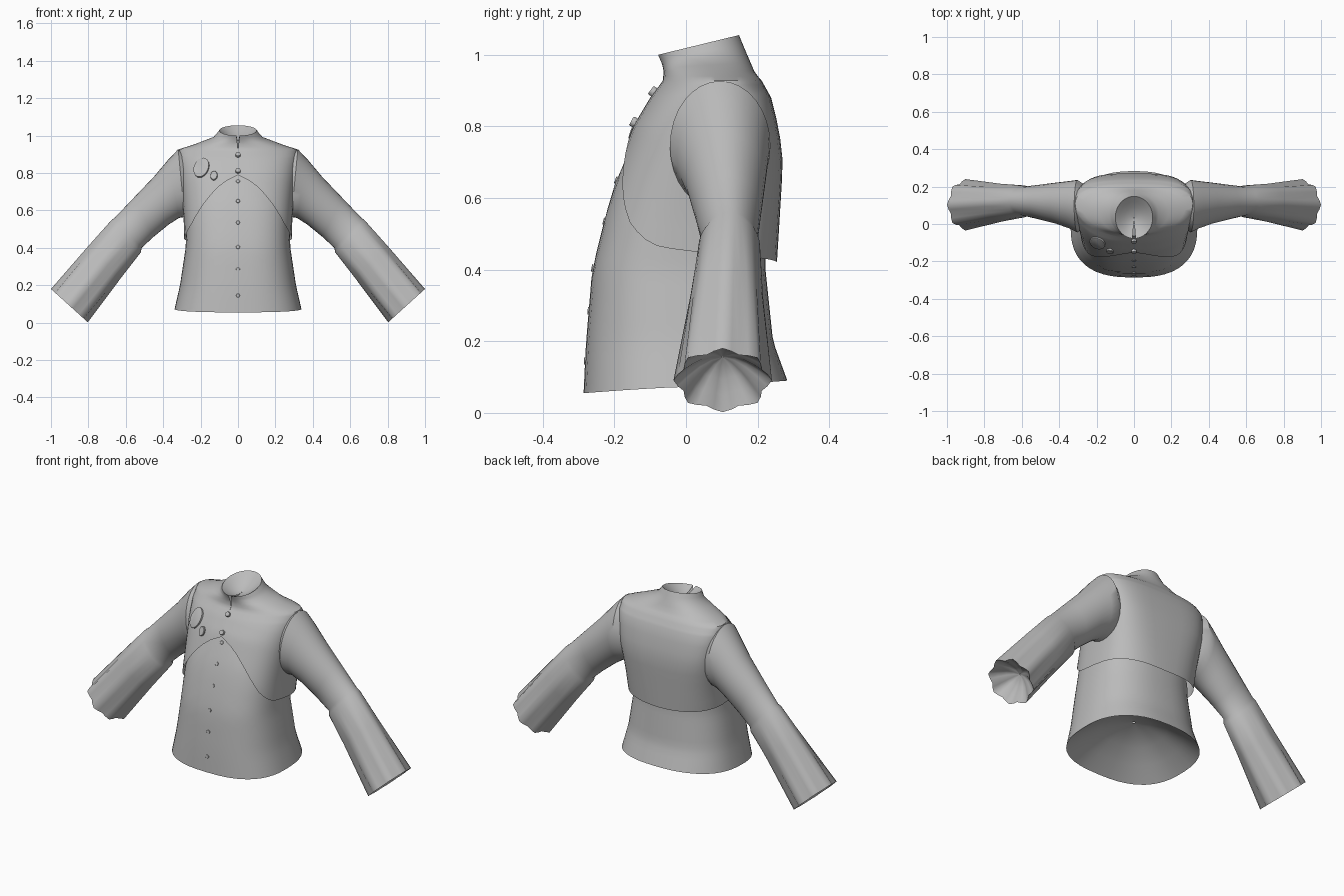
import bpy, bmesh, math
from mathutils import Vector, Matrix

cube = bpy.data.objects.get("Cube")
if cube:
    bpy.data.objects.remove(cube, do_unlink=True)

cloth = bpy.data.materials.new("grey cloth")
cloth.use_nodes = True
GREY = (0.5, 0.5, 0.5, 1)
cloth.diffuse_color = GREY
cloth.node_tree.nodes["Principled BSDF"].inputs["Base Color"].default_value = GREY

# Cross-sections: height, half width, front y, back y, side y, front and back squareness
BODY = [(0.06, 0.342, -0.286, 0.294, 0, 2.6, 2.4), (0.2, 0.31, -0.279, 0.243, 0, 2.6, 2.4),
        (0.4, 0.28, -0.262, 0.222, 0, 2.7, 2.4), (0.55, 0.275, -0.225, 0.22, 0.01, 2.7, 2.4),
        (0.65, 0.27, -0.195, 0.22, 0.02, 2.6, 2.4), (0.86, 0.23, -0.1, 0.2, 0.05, 2, 2)]
YOKE = [(0.42, 0.288, -0.265, 0.254, 0.02, 2.8, 2.6), (0.55, 0.29, -0.231, 0.262, 0.03, 2.8, 3),
        (0.65, 0.297, -0.201, 0.268, 0.05, 2.7, 3.3), (0.72, 0.303, -0.177, 0.27, 0.06, 2.6, 3.6),
        (0.8, 0.312, -0.148, 0.258, 0.08, 2.5, 3.6), (0.88, 0.32, -0.1, 0.238, 0.1, 2.3, 3.2),
        (0.927, 0.318, -0.065, 0.212, 0.11, 2, 2.4), (0.955, 0.225, -0.062, 0.188, 0.08, 2, 2.1),
        (0.977, 0.128, -0.068, 0.168, 0.05, 2, 2), (1.0, 0.1, -0.078, 0.148, 0.035, 2, 2)]
# Lower edge of the yoke: angle from the front, height
EDGE = [(0, 0.79), (13, 0.735), (25, 0.67), (37, 0.605), (54, 0.525), (72, 0.47), (95, 0.445),
        (180, 0.42)]


def lookup(table, key):
    """Interpolate a row of a table sorted by its first column."""
    key = min(max(key, table[0][0]), table[-1][0])
    for a, b in zip(table, table[1:]):
        if key <= b[0]:
            t = (key - a[0]) / (b[0] - a[0])
            return [p + (q - p) * t for p, q in zip(a, b)]


def surface(table, angle, z):
    _, rx, front, back, side, n_front, n_back = lookup(table, z)
    s, c = math.sin(angle), math.cos(angle)
    end, n = (front, n_front) if c > 0 else (back, n_back)
    x = math.copysign(abs(s) ** (2 / n), s) * rx
    return Vector((x, side + (end - side) * abs(c) ** (2 / n), z))


def lining(ring, depth, steps=4):
    """Rings running from an opening's rim to a sunken centre."""
    centre = sum((Vector(p) for p in ring), Vector()) / len(ring)
    result = []
    for k in range(1, steps + 1):
        t = k / steps
        r = max(1 - t, 0.02)
        result.append([centre + (Vector(p) - centre) * r + depth * math.sin(t * math.pi / 2)
                       for p in ring])
    return result


def finish(bm, name, angle=40):
    bmesh.ops.recalc_face_normals(bm, faces=bm.faces)
    mesh = bpy.data.meshes.new(name)
    bm.to_mesh(mesh)
    bm.free()
    mesh.materials.append(cloth)
    obj = bpy.data.objects.new(name, mesh)
    bpy.context.collection.objects.link(obj)
    bpy.ops.object.select_all(action="DESELECT")
    obj.select_set(True)
    bpy.context.view_layer.objects.active = obj
    bpy.ops.object.shade_smooth_by_angle(angle=math.radians(angle))
    return obj


def bridge(bm, rings, closed=True):
    rows = [[bm.verts.new(p) for p in ring] for ring in rings]
    count = len(rows[0])
    for low, high in zip(rows, rows[1:]):
        for i in range(count if closed else count - 1):
            j = (i + 1) % count
            bm.faces.new((low[i], low[j], high[j], high[i]))
    return rows


def loft(rings, name, closed=True, angle=40):
    bm = bmesh.new()
    bridge(bm, rings, closed)
    return finish(bm, name, angle)


SEGMENTS = 48
angles = [i * math.tau / SEGMENTS for i in range(SEGMENTS + 1)]


def edge_height(a):
    return lookup(EDGE, math.degrees(min(a, math.tau - a)))[1]


# Lower body, tucked up under the yoke, with the hem rising to the back
rings = []
for k in range(13):
    ring = []
    for a in angles[:-1]:
        hem = 0.0725 - 0.0175 * math.cos(a)
        top = min(edge_height(a) + 0.04, 0.84)
        ring.append(surface(BODY, a, hem + (top - hem) * k / 12))
    rings.append(ring)
loft(lining(rings[0], Vector((0, 0, 0.16)))[::-1] + rings, "lower_body")

# Yoke and standing collar, split at the front of the neck
rings = []
for k in range(19):
    ring = []
    for i, a in enumerate(angles):
        bottom = edge_height(a)
        if k <= 8:
            z = bottom + (0.88 - bottom) * k / 8
        else:
            z = 0.88 + 0.12 * (k - 8) / 10
        p = surface(YOKE, a, z)
        if z > 0.95:
            p.z += 0.0275 * (1 - math.cos(a)) * (z - 0.95) / 0.05
        if i in (0, SEGMENTS):
            p.x += (1 if i == 0 else -1) * max(0, z - 0.92) * 0.1
        ring.append(p)
    rings.append(ring)
loft(rings + lining(rings[-1], Vector((0, 0, -0.05))), "yoke_and_collar", closed=False)

# Sleeve: top x, top z, underarm x, underarm z, front y, back y, scallop depth
SLEEVE = [(0.24, 0.88, 0.23, 0.58, 0.0, 0.19, 0), (0.32, 0.927, 0.285, 0.565, -0.045, 0.236, 0),
          (0.37, 0.875, 0.315, 0.56, -0.025, 0.23, 0), (0.45, 0.78, 0.37, 0.525, 0.0, 0.222, 0),
          (0.56, 0.665, 0.45, 0.46, 0.025, 0.21, 0), (0.66, 0.56, 0.515, 0.4, 0.045, 0.2, 0),
          (0.675, 0.55, 0.52, 0.375, 0.035, 0.207, 0), (0.8, 0.41, 0.625, 0.24, 0.012, 0.215, 0.04),
          (1.0, 0.18, 0.803, 0.002, -0.035, 0.24, 0.14)]
rings = []
for tx, tz, bx, bz, y0, y1, scallop in SLEEVE:
    ring = []
    for i in range(32):
        a = i * math.tau / 32
        r = 1 - scallop * (0.5 - 0.5 * math.cos(8 * a))
        u, v = 0.5 * r * math.cos(a), 0.5 * r * math.sin(a)
        ring.append(Vector(((tx + bx) / 2 + (tx - bx) * u, (y0 + y1) / 2 + (y1 - y0) * v,
                            (tz + bz) / 2 + (tz - bz) * u)))
    rings.append(ring)
sleeve = loft(rings + lining(rings[-1], Vector((-0.06, 0, 0.065))), "sleeves", angle=50)
sleeve.modifiers.new("mirror", "MIRROR").use_mirror_merge = False


def disc(name, table, x, z, rx, rz, depth):
    """Low domed disc lying on the front of the torso."""
    row = lookup(table, z)
    a = math.copysign(math.asin((abs(x) / row[1]) ** (row[5] / 2)), x)
    across = (surface(table, a + 0.02, z) - surface(table, a - 0.02, z)).normalized()
    up = surface(table, a, z + 0.02) - surface(table, a, z - 0.02)
    normal = across.cross(up).normalized()
    frame = Matrix((across, normal.cross(across), normal)).transposed().to_4x4()
    frame.translation = surface(table, a, z)
    bm = bmesh.new()
    rows = bridge(bm, [[frame @ Vector((rx * r * math.cos(i * math.tau / 20),
                                        rz * r * math.sin(i * math.tau / 20), depth * h))
                        for i in range(20)] for r, h in ((1, -0.5), (1, 0.7), (0.9, 1))])
    bm.faces.new(rows[-1])
    finish(bm, name, 30)


# Buttons down the front, the top two standing proud
for i, z in enumerate((0.895, 0.81, 0.755, 0.65, 0.535, 0.405, 0.285, 0.145)):
    size, depth = (0.014, 0.012) if i < 2 else (0.01, 0.003)
    disc(f"button_{i + 1}", YOKE if i < 2 else BODY, 0, z, size, size, depth)

# Two plain badges on the right breast
disc("large_badge", YOKE, -0.195, 0.828, 0.043, 0.058, 0.009)
disc("small_badge", YOKE, -0.128, 0.785, 0.019, 0.026, 0.009)
